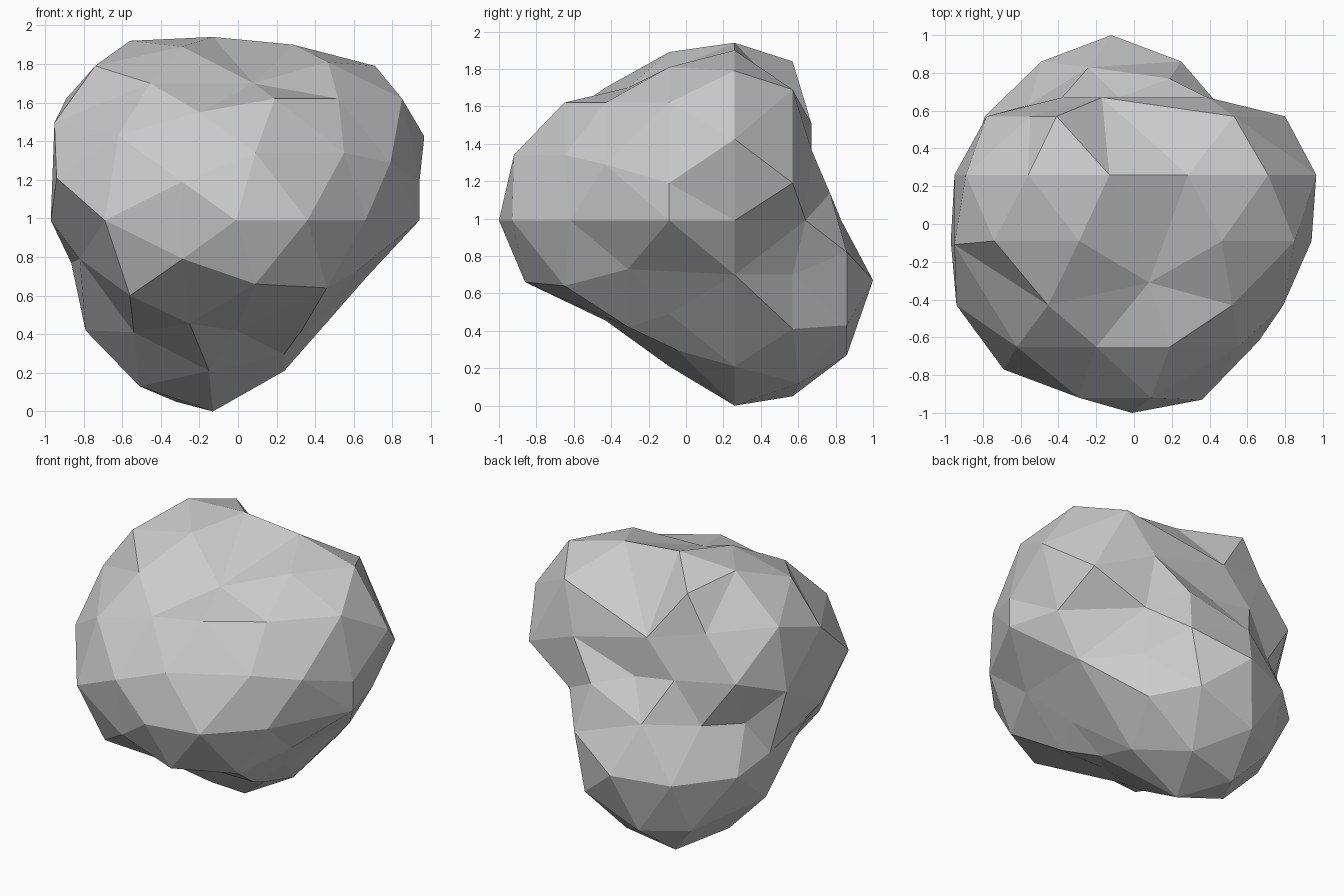
import bpy, bmesh
from mathutils import Vector

if "Cube" in bpy.data.objects:
    bpy.data.objects.remove(bpy.data.objects["Cube"])

CENTRE = Vector((-0.10, 0.20, 0.97))

# Boulder cross-sections: y station, then (x, z) corners
STATIONS = [
    (-.92, [(.09, 1.34), (-.29, 1.19)]),
    (-.86, [(.09, .66), (-.285, .79)]),
    (-.65, [(-.56, .60), (.46, .64), (.19, 1.62), (-.20, 1.55), (-.62, 1.43), (.55, 1.34)]),
    (-.43, [(.52, 1.62), (-.455, 1.70), (-.94, 1.21), (.79, 1.29), (-.25, .455)]),
    (-.31, [(.33, .42), (-.01, .42), (.08, 1.70), (.62, .73)]),
    (-.09, [(-.74, 1.79), (-.29, 1.89), (.466, 1.81), (.85, 1.62), (.94, 1.19),
            (.43, .49), (-.15, .21), (-.54, .41), (-.82, .79)]),
    (.26, [(-.13, 1.94), (-.56, 1.92), (.285, 1.90), (.71, 1.79), (.965, 1.425),
           (.67, .70), (.24, .21), (-.13, 0), (-.51, .13), (-.79, .42),
           (-.95, 1.19), (-.89, 1.62)]),
    (.57, [(-.41, 1.84), (.53, 1.69), (.80, 1.19), (.40, .70), (.36, .41), (-.32, .05),
           (-.79, .67), (-.78, 1.31), (-.55, 1.60)]),
    (.67, [(-.38, 1.27), (-.08, 1.22), (-.17, 1.51), (.39, 1.37)]),
    (.86, [(-.49, .64), (-.24, .27), (.17, .43), (.25, .82)]),
    (1.0, [(-.12, .67)]),
]
# Outline at mid height, as (x, y)
WAIST = [(-.97, -.09), (-.69, -.77), (-.01, -1.0), (.36, -.93), (.66, -.62), (.94, -.09),
         (.84, .26), (.44, .64), (-.24, .83), (-.56, .63), (-.76, .44)]

corners = [(x, y, z) for y, row in STATIONS for x, z in row]
corners += [(x, y, .99) for x, y in WAIST]


def solve(a, b):
    """Gaussian elimination with pivoting."""
    n = len(b)
    m = [row[:] + [v] for row, v in zip(a, b)]
    for i in range(n):
        p = max(range(i, n), key=lambda r: abs(m[r][i]))
        m[i], m[p] = m[p], m[i]
        for r in range(i + 1, n):
            f = m[r][i] / m[i][i]
            for c in range(i, n + 1):
                m[r][c] -= f * m[i][c]
    x = [0.0] * n
    for i in reversed(range(n)):
        x[i] = (m[i][n] - sum(m[i][c] * x[c] for c in range(i + 1, n))) / m[i][i]
    return x


# Smooth radius field through the corners
offsets = [Vector(p) - CENTRE for p in corners]
dirs = [o.normalized() for o in offsets]
mean = sum(o.length for o in offsets) / len(offsets)
weights = solve([[(a - b).length for b in dirs] for a in dirs],
                [o.length - mean for o in offsets])


def radius(d):
    return mean + sum(w * (d - k).length for w, k in zip(weights, dirs))


# Directions: the corners, plus icosphere points filling the gaps
ball = bmesh.new()
bmesh.ops.create_icosphere(ball, subdivisions=3, radius=1.0)
points = list(dirs)
for v in ball.verts:
    d = v.co.normalized()
    if min((d - k).length for k in points) > 0.33:
        points.append(d)
ball.free()

# Boulder: triangulate on the unit sphere, then push out to the radius field
bm = bmesh.new()
for d in points:
    bm.verts.new(d)
bmesh.ops.convex_hull(bm, input=bm.verts[:])
bmesh.ops.triangulate(bm, faces=bm.faces[:])
for v in bm.verts:
    d = v.co.normalized()
    v.co = CENTRE + d * radius(d)
bmesh.ops.recalc_face_normals(bm, faces=bm.faces[:])

mesh = bpy.data.meshes.new("boulder")
bm.to_mesh(mesh)
bm.free()
boulder = bpy.data.objects.new("boulder", mesh)
bpy.context.collection.objects.link(boulder)
